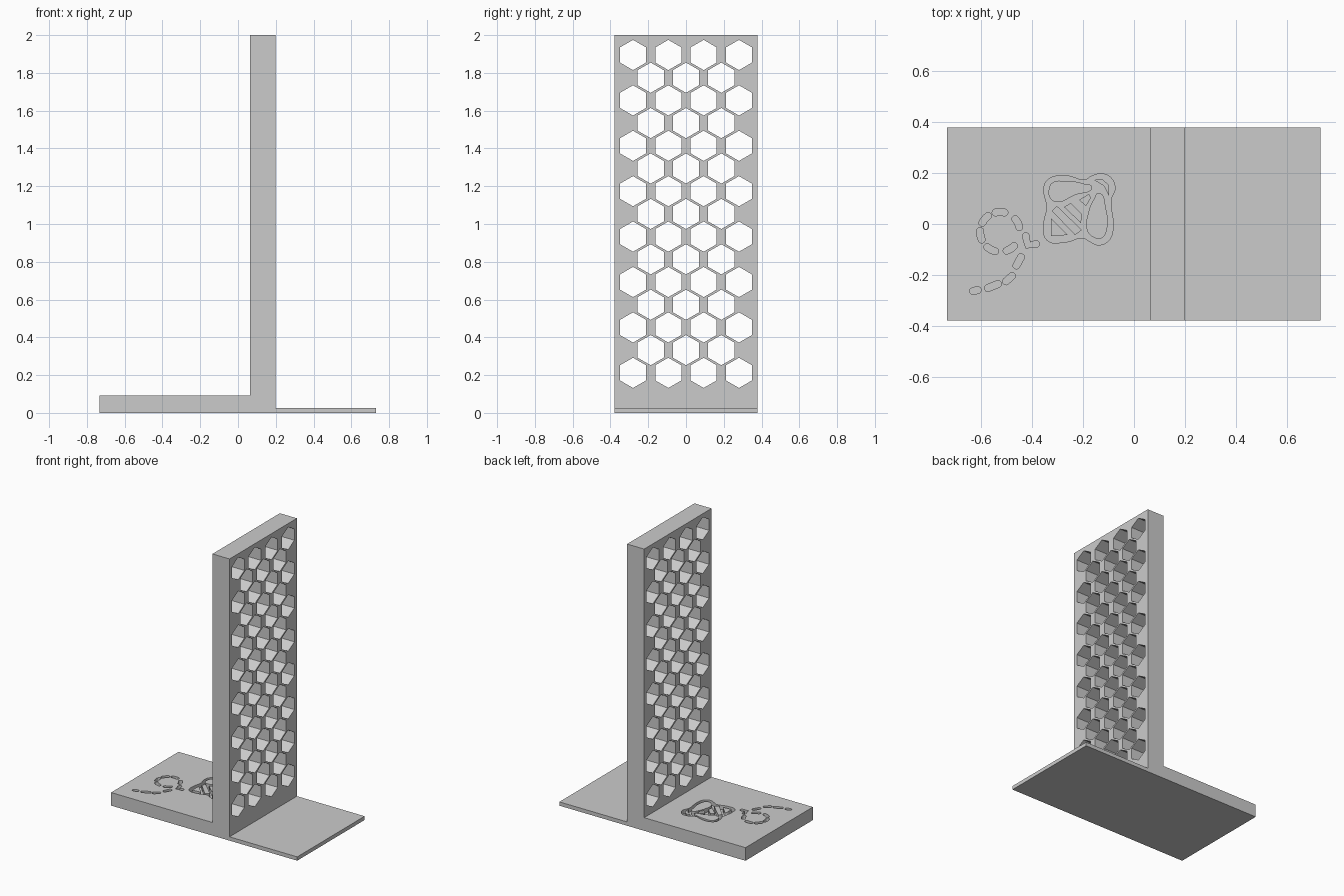
import bpy
import bmesh
from math import sin, cos, pi, radians, atan2
from mathutils import Vector

if "Cube" in bpy.data.objects:
    bpy.data.objects.remove(bpy.data.objects["Cube"], do_unlink=True)

HALF_DEPTH = 0.378
BASE_TOP = 0.093
ENGRAVE = 0.03

grey = bpy.data.materials.new("plain grey")
grey.use_nodes = True
grey.diffuse_color = (0.6, 0.6, 0.6, 1)
grey.node_tree.nodes["Principled BSDF"].inputs["Base Color"].default_value = (0.6, 0.6, 0.6, 1)


def add_object(name, data):
    ob = bpy.data.objects.new(name, data)
    bpy.context.collection.objects.link(ob)
    return ob


def prisms(name, outlines, push):
    """Extrude closed outlines by one vector into a single mesh."""
    bm = bmesh.new()
    for outline in outlines:
        face = bm.faces.new([bm.verts.new(p) for p in outline])
        top = bmesh.ops.extrude_face_region(bm, geom=[face], use_keep_orig=True)["geom"]
        bmesh.ops.translate(bm, vec=push, verts=[v for v in top if isinstance(v, bmesh.types.BMVert)])
    bmesh.ops.recalc_face_normals(bm, faces=bm.faces)
    mesh = bpy.data.meshes.new(name)
    bm.to_mesh(mesh)
    bm.free()
    return add_object(name, mesh)


def arc(cx, cy, r, start, end, steps=8):
    angles = [radians(start + (end - start) * i / steps) for i in range(steps + 1)]
    return [(cx + r * cos(a), cy + r * sin(a)) for a in angles]


def stroke(path, r=0.0135):
    """Round-ended band outline around an open path."""
    pts = [Vector(p) for p in path]
    outline = []
    for run in (pts, pts[::-1]):
        for i, p in enumerate(run):
            d = run[min(i + 1, len(run) - 1)] - run[max(i - 1, 0)]
            a = atan2(d.y, d.x)
            turns = [pi / 2 - pi * k / 6 for k in range(6)] if i == len(run) - 1 else [pi / 2]
            if i == 0:
                turns = [pi / 2]
            outline += [(p.x + r * cos(a + t), p.y + r * sin(a + t), BASE_TOP - ENGRAVE) for t in turns]
    return outline


def carve(target, cutter):
    cutter.hide_render = True
    mod = target.modifiers.new("carve", "BOOLEAN")
    mod.operation = "DIFFERENCE"
    mod.solver = "EXACT"
    mod.object = cutter
    bpy.context.view_layer.objects.active = target
    bpy.ops.object.modifier_apply(modifier=mod.name)
    bpy.data.objects.remove(cutter, do_unlink=True)


# Bookend body: thick foot, upright wall and thin tongue in one profile
profile = [(-0.732, 0), (0.73, 0), (0.73, 0.027), (0.198, 0.027), (0.198, 2),
           (0.064, 2), (0.064, BASE_TOP), (-0.732, BASE_TOP)]
body = prisms("bookend_body", [[(x, -HALF_DEPTH, z) for x, z in profile]],
              (0, 2 * HALF_DEPTH, 0))
body.data.materials.append(grey)

# Honeycomb holes through the wall
hexes = []
for row in range(15):
    count = 4 - row % 2
    for col in range(count):
        y = (col - (count - 1) / 2) * 0.187
        z = 0.212 + row * 0.1202
        hexes.append([(0, y + 0.08 * sin(k * pi / 3), z + 0.08 * cos(k * pi / 3)) for k in range(6)])
carve(body, prisms("honeycomb_cutter", hexes, (0.3, 0, 0)))

# Bee: engraved outline with raised wings, stripes and head left inside
smooth_loops = [
    [(-90, 33), (-88, 42), (-81, 47), (-66, 48), (-49, 44), (-42, 48), (-31, 50), (-23, 46),
     (-19, 36), (-23, 24), (-21, 0), (-24, -15), (-35, -21), (-45, -17), (-51, -14),
     (-68, -18), (-87, -16), (-90, 0), (-87, 17)],
    [(-85, 35), (-82, 41), (-68, 43), (-49, 40), (-42, 37), (-59, 29), (-78, 22), (-84, 26)],
    [(-35, 31), (-28, 15), (-27, -5), (-32, -14), (-41, -13), (-47, -6), (-46, 10), (-40, 25)],
]
sharp_loops = [
    [(-83, 6), (-66, -11), (-83, -12)],
    [(-82, 13), (-77, 18), (-52, -6), (-59, -11)],
    [(-70, 17), (-63, 21), (-52, 10), (-53, 1)],
    [(-55, 24), (-45, 30), (-43, 26), (-48, 18)],
    [(-40, 44), (-32, 45), (-25, 39), (-25, 28), (-30, 38)],
]
curve = bpy.data.curves.new("bee_cutter", "CURVE")
curve.dimensions = "2D"
curve.fill_mode = "BOTH"
curve.extrude = ENGRAVE
curve.resolution_u = 6
for loops, handle in ((smooth_loops, "AUTO"), (sharp_loops, "VECTOR")):
    for loop in loops:
        spline = curve.splines.new("BEZIER")
        spline.bezier_points.add(len(loop) - 1)
        spline.use_cyclic_u = True
        for point, (x, y) in zip(spline.bezier_points, loop):
            point.co = (x / 255, y / 255, 0)
            point.handle_left_type = point.handle_right_type = handle
temp = add_object("bee_curve", curve)
bpy.context.view_layer.update()
mesh = bpy.data.meshes.new_from_object(temp.evaluated_get(bpy.context.evaluated_depsgraph_get()))
bpy.data.objects.remove(temp, do_unlink=True)
bm = bmesh.new()
bm.from_mesh(mesh)
bmesh.ops.remove_doubles(bm, verts=bm.verts, dist=0.0001)
bmesh.ops.translate(bm, vec=(0, 0, BASE_TOP), verts=bm.verts)
bmesh.ops.recalc_face_normals(bm, faces=bm.faces)
bm.to_mesh(mesh)
bm.free()
mesh.materials.clear()
carve(body, add_object("bee_cutter", mesh))

# Antennae and dashed flight trail
strokes = [
    arc(-0.129, 0.231, 0.037, 140, 0) + [(-0.094, 0.18)],
    arc(-0.052, 0.135, 0.037, 145, -10),
    [(-0.631, -0.263), (-0.612, -0.259)],
    [(-0.573, -0.251), (-0.533, -0.235)],
    [(-0.502, -0.225), (-0.478, -0.204)],
    [(-0.461, -0.163), (-0.443, -0.13)],
    [(-0.424, -0.047), (-0.416, -0.083), (-0.384, -0.078)],
]
for angle in (27, 90, 140, 190, 243, 302):
    strokes.append(arc(-0.525, -0.031, 0.078, angle - 13, angle + 13, 4))
carve(body, prisms("trail_cutter", [stroke(s) for s in strokes], (0, 0, 2 * ENGRAVE)))
